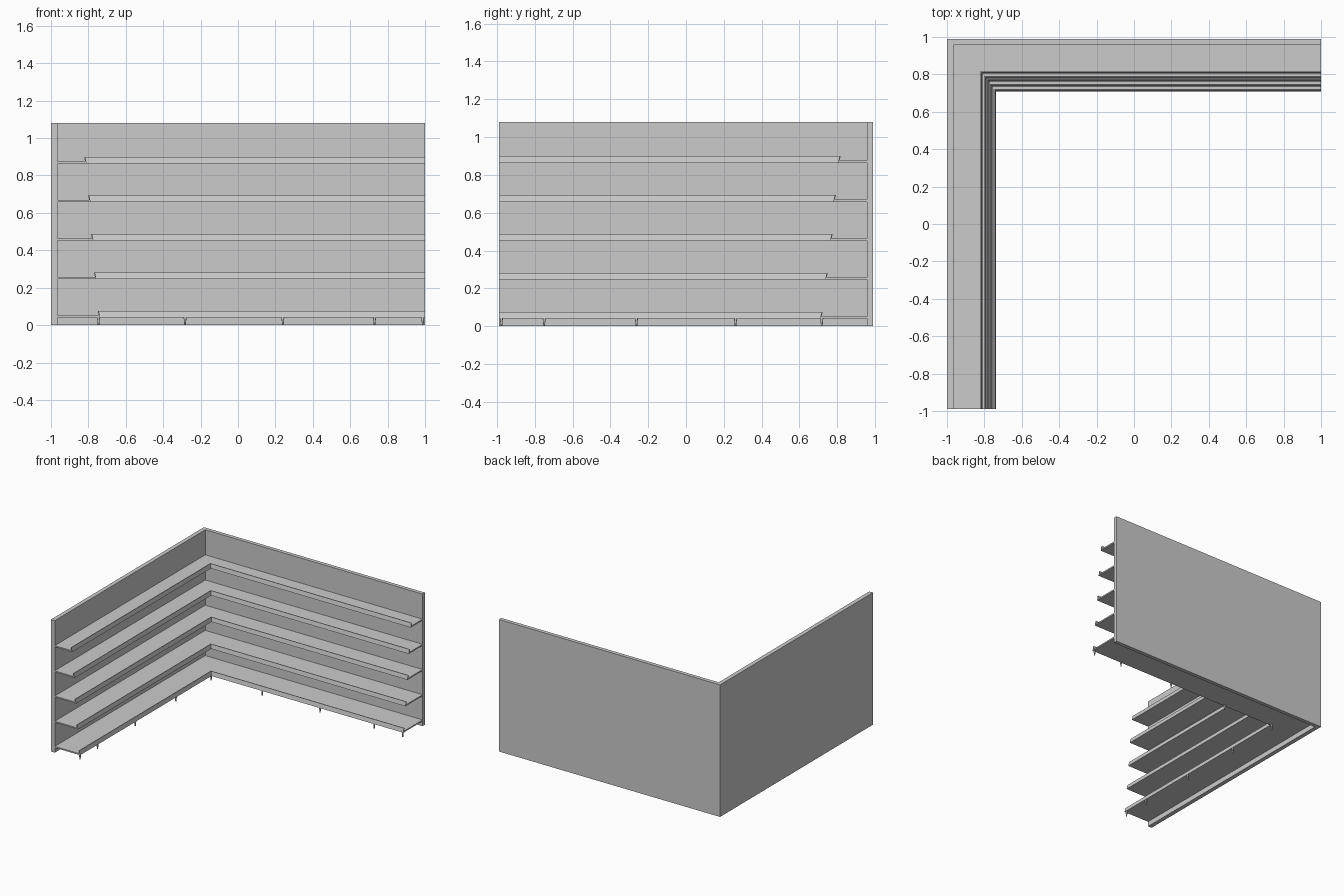
import bpy, bmesh

if "Cube" in bpy.data.objects:
    bpy.data.objects.remove(bpy.data.objects["Cube"])

X_END, Y_END = 1.0, -0.988          # open ends of the two wings
WALL_X, WALL_Y = -0.966, 0.957      # inner faces of the walls


def finish(name, bm):
    bmesh.ops.recalc_face_normals(bm, faces=bm.faces)
    mesh = bpy.data.meshes.new(name)
    bm.to_mesh(mesh)
    bm.free()
    obj = bpy.data.objects.new(name, mesh)
    bpy.context.collection.objects.link(obj)
    return obj


def corner_sweep(name, profile):
    """Sweep (x, y, z) corner points along both wings with a mitred corner."""
    bm = bmesh.new()
    left = [bm.verts.new((x, Y_END, z)) for x, y, z in profile]
    corner = [bm.verts.new((x, y, z)) for x, y, z in profile]
    right = [bm.verts.new((X_END, y, z)) for x, y, z in profile]
    n = len(profile)
    for a, b in ((left, corner), (corner, right)):
        for i in range(n):
            j = (i + 1) % n
            bm.faces.new((a[i], a[j], b[j], b[i]))
    bm.faces.new(left)
    bm.faces.new(right)
    return finish(name, bm)


# L-shaped back panel
corner_sweep("back_panel", [(-1, 0.988, 0), (WALL_X, WALL_Y, 0),
                            (WALL_X, WALL_Y, 1.08), (-1, 0.988, 1.08)])

# Five shelves, deeper towards the floor, each with a slanted front lip
fronts = [(-0.737, 0.709), (-0.757, 0.736), (-0.773, 0.762),
          (-0.788, 0.779), (-0.809, 0.804)]
for i, (fx, fy) in enumerate(fronts):
    z = 0.04 + 0.206 * i

    def front(u, h):
        return (fx - u, fy + u, z + h)

    corner_sweep(f"shelf_{i + 1}", [
        (WALL_X, WALL_Y, z), front(0, 0), front(0.007, 0.035),
        front(0.013, 0.035), front(0.008, 0.011), (WALL_X, WALL_Y, z + 0.011)])

# Small tapered feet under the front edge of the bottom shelf
FOOT_X, FOOT_Y = -0.746, 0.718
spots = [(x, FOOT_Y) for x in (FOOT_X, -0.283, 0.24, 0.73, 0.988)]
spots += [(FOOT_X, y) for y in (-0.976, -0.75, -0.262, 0.262)]
for i, (x, y) in enumerate(spots):
    bm = bmesh.new()
    bmesh.ops.create_cone(bm, cap_ends=True, segments=12, radius1=0.004,
                          radius2=0.008, depth=0.042)
    bmesh.ops.translate(bm, verts=bm.verts, vec=(x, y, 0.021))
    foot = finish(f"foot_{i + 1}", bm)
    for p in foot.data.polygons:
        p.use_smooth = len(p.vertices) == 4
